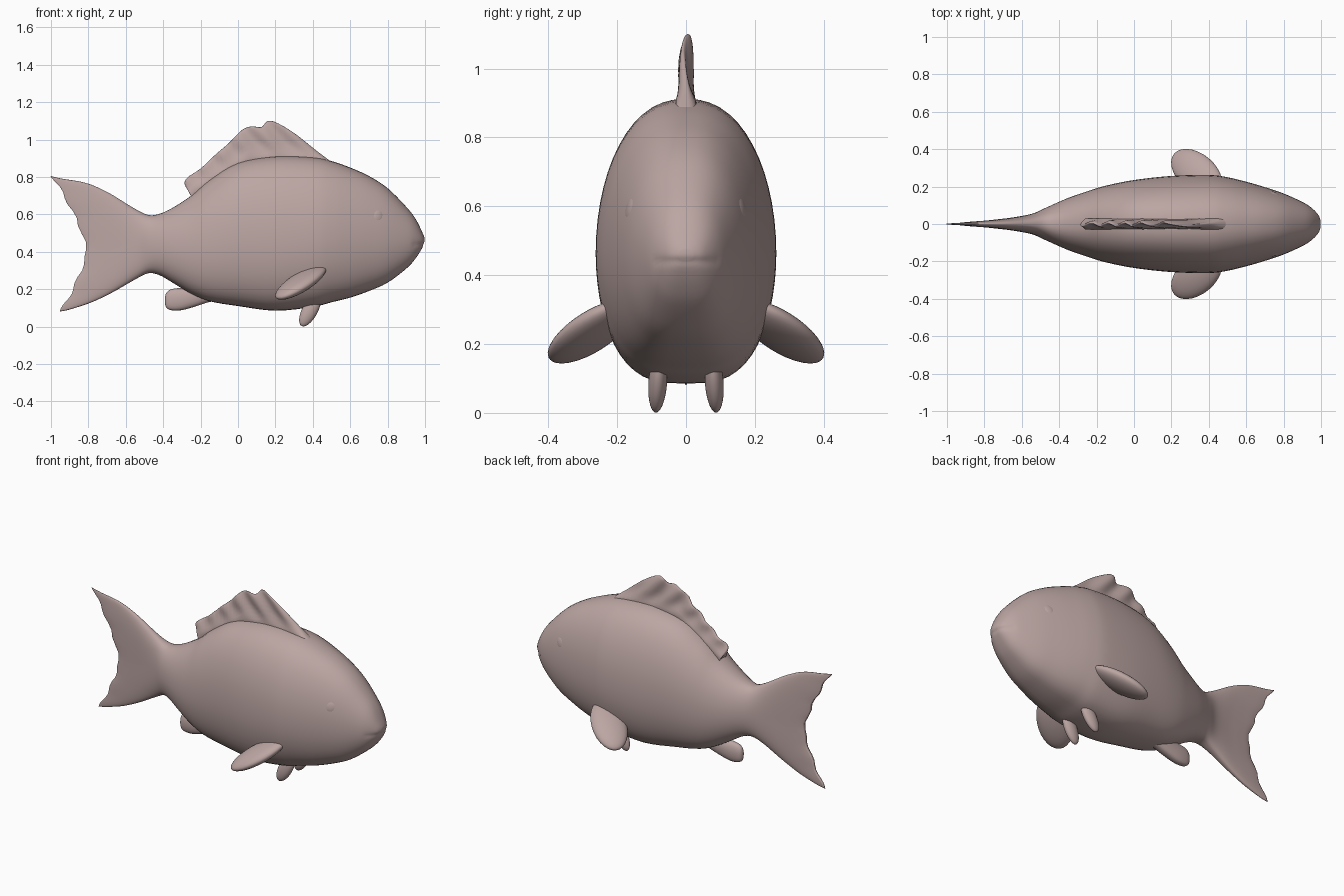
import bpy, bmesh, math
from mathutils import Vector, Matrix

if "Cube" in bpy.data.objects:
    bpy.data.objects.remove(bpy.data.objects["Cube"])

# Brownish-pink skin
skin = bpy.data.materials.new("skin")
skin.diffuse_color = (0.5, 0.38, 0.365, 1)
skin.use_nodes = True
skin.node_tree.nodes["Principled BSDF"].inputs["Base Color"].default_value = skin.diffuse_color


def finish(name, bm):
    bmesh.ops.recalc_face_normals(bm, faces=bm.faces)
    me = bpy.data.meshes.new(name)
    bm.to_mesh(me)
    bm.free()
    me.materials.append(skin)
    for p in me.polygons:
        p.use_smooth = True
    ob = bpy.data.objects.new(name, me)
    bpy.context.collection.objects.link(ob)
    return ob


def spline(rows, k):
    """Catmull-Rom interpolation of station rows."""
    out = []
    for i in range(len(rows) - 1):
        a, b = rows[max(i - 1, 0)], rows[i]
        c, d = rows[i + 1], rows[min(i + 2, len(rows) - 1)]
        for j in range(k):
            t = j / k
            out.append([0.5 * (2 * q + (r - p) * t + (2 * p - 5 * q + 4 * r - s) * t * t
                               + (3 * q - p - 3 * r + s) * t ** 3)
                        for p, q, r, s in zip(a, b, c, d)])
    out.append(list(rows[-1]))
    return out


def cap(bm, ring):
    """Close a ring with strips joining its left and right halves."""
    n = len(ring)
    for i in range(-n // 4, n // 4):
        quad = [ring[i % n], ring[(i + 1) % n], ring[(n // 2 - i - 1) % n], ring[(n // 2 - i) % n]]
        bm.faces.new(list(dict.fromkeys(quad)))


def loft(name, rows, k=4, n=40, mid=0.45, power=1.4, shape=None):
    """Skin closed rings; row = top x, top z, bottom x, bottom z, middle x, half width."""
    bm = bmesh.new()
    rings = []
    for xt, zt, xb, zb, xm, hw in spline(rows, k):
        zc = zb + mid * (zt - zb)
        ring = []
        for i in range(n):
            a = 2 * math.pi * i / n
            v, c = math.sin(a), math.cos(a)
            ex, ez = (xt, zt) if v > 0 else (xb, zb)
            f = abs(v)
            wide = abs(c) ** (0.87 if v > 0 else 0.65)
            co = Vector((xm + (ex - xm) * f ** power,
                         math.copysign(wide, c) * max(hw, 0.003),
                         zc + (ez - zc) * f))
            ring.append(bm.verts.new(shape(co) if shape else co))
        rings.append(ring)
    for r, s in zip(rings, rings[1:]):
        for i in range(n):
            j = (i + 1) % n
            bm.faces.new((r[i], r[j], s[j], s[i]))
    cap(bm, rings[0])
    cap(bm, rings[-1])
    return finish(name, bm)


def paddle(name, centre, e1, e2, thick, side):
    """Flattened ellipsoid with semi-axes e1, e2 and a thin normal axis."""
    e1, e2 = Vector(e1), Vector(e2)
    e3 = e1.cross(e2).normalized() * thick
    m = Matrix((e1, e2, e3)).transposed().to_4x4()
    m.translation = Vector(centre)
    bm = bmesh.new()
    bmesh.ops.create_uvsphere(bm, u_segments=28, v_segments=18, radius=1, matrix=m)
    for v in bm.verts:
        v.co.y *= side
    return finish(name, bm)


def body_shape(co):
    # faint mouth crease at the nose, ragged trailing edge on the tail
    if co.x > 0.93:
        co.x -= 0.004 * math.exp(-((co.z - 0.44) / 0.012) ** 2)
    if co.x < -0.75:
        co.x += 0.008 * math.sin(co.z * 45) * min(1, (-0.75 - co.x) / 0.08)
    return co


def ripple(co):
    # flared foot, slanted ribs growing with height above the back
    back = 0.905 - 0.6 * max(0, 0.05 - co.x)
    h = min(1, max(0, (co.z - back) / 0.08))
    co.y *= 0.9 + 1.0 * (1 - h) ** 2
    co.y += 0.009 * h * math.sin(40 * (co.x + 0.9 * co.z))
    return co


# Body: x, top z, bottom z, half width
body = [(0.997, 0.475, 0.445, 0.02), (0.985, 0.505, 0.42, 0.05), (0.95, 0.575, 0.365, 0.086),
        (0.9, 0.64, 0.31, 0.118), (0.8, 0.74, 0.235, 0.163), (0.7, 0.805, 0.19, 0.197),
        (0.6, 0.85, 0.155, 0.226), (0.5, 0.885, 0.13, 0.25), (0.4, 0.905, 0.105, 0.262),
        (0.2, 0.91, 0.085, 0.257), (0, 0.875, 0.11, 0.235), (-0.15, 0.785, 0.135, 0.205),
        (-0.25, 0.7, 0.175, 0.175), (-0.35, 0.635, 0.235, 0.14), (-0.42, 0.603, 0.275, 0.11)]
rows = [(x, t, x, b, x, w) for x, t, b, w in body]
# Forked tail continues the same skin
rows += [(-0.48, 0.597, -0.48, 0.285, -0.48, 0.083), (-0.56, 0.635, -0.55, 0.252, -0.545, 0.055),
         (-0.7, 0.72, -0.68, 0.178, -0.64, 0.036), (-0.82, 0.77, -0.8, 0.122, -0.73, 0.024),
         (-0.93, 0.79, -0.89, 0.092, -0.785, 0.016), (-0.995, 0.805, -0.95, 0.08, -0.81, 0.009)]
loft("body_and_tail", rows, n=56, shape=body_shape)

# Dorsal fin: tip x, tip z, base x, base z
dorsal = [(0.5, 0.88, 0.48, 0.85), (0.42, 0.94, 0.42, 0.86), (0.3, 1.035, 0.33, 0.86),
          (0.2, 1.093, 0.24, 0.86), (0.155, 1.097, 0.2, 0.86), (0.125, 1.067, 0.16, 0.86),
          (0.07, 1.07, 0.11, 0.85), (0.02, 1.05, 0.06, 0.84), (-0.05, 0.98, 0, 0.82),
          (-0.12, 0.92, -0.07, 0.78), (-0.2, 0.845, -0.14, 0.72), (-0.27, 0.797, -0.2, 0.68),
          (-0.285, 0.76, -0.22, 0.66), (-0.25, 0.705, -0.23, 0.64)]
loft("dorsal_fin", [(a, b, c, d, (a + c) / 2, 0.016) for a, b, c, d in dorsal],
     n=32, mid=0.5, power=1, shape=ripple)

# Anal fin: x, top z, bottom z, half width
anal = [(-0.06, 0.24, 0.145, 0.03), (-0.15, 0.24, 0.132, 0.035), (-0.22, 0.22, 0.11, 0.035),
        (-0.3, 0.208, 0.088, 0.033), (-0.355, 0.2, 0.087, 0.027), (-0.382, 0.182, 0.1, 0.018),
        (-0.391, 0.155, 0.125, 0.005)]
loft("anal_fin", [(x, t, x, b, x, w) for x, t, b, w in anal], n=24, mid=0.5)

# Paired fins and eyes
for label, s in (("left", 1), ("right", -1)):
    paddle(label + "_pectoral_fin", (0.335, 0.275, 0.236), (-0.12, 0.1, -0.085),
           (0.064, 0.077, 0), 0.042, s)
    paddle(label + "_pelvic_fin", (0.385, 0.082, 0.088), (-0.045, 0.006, -0.085),
           (0.037, 0, -0.0196), 0.027, s)
    paddle(label + "_eye", (0.745, 0.157, 0.59), (0.036, -0.013, 0), (0, -0.008, 0.04), 0.014, s)
